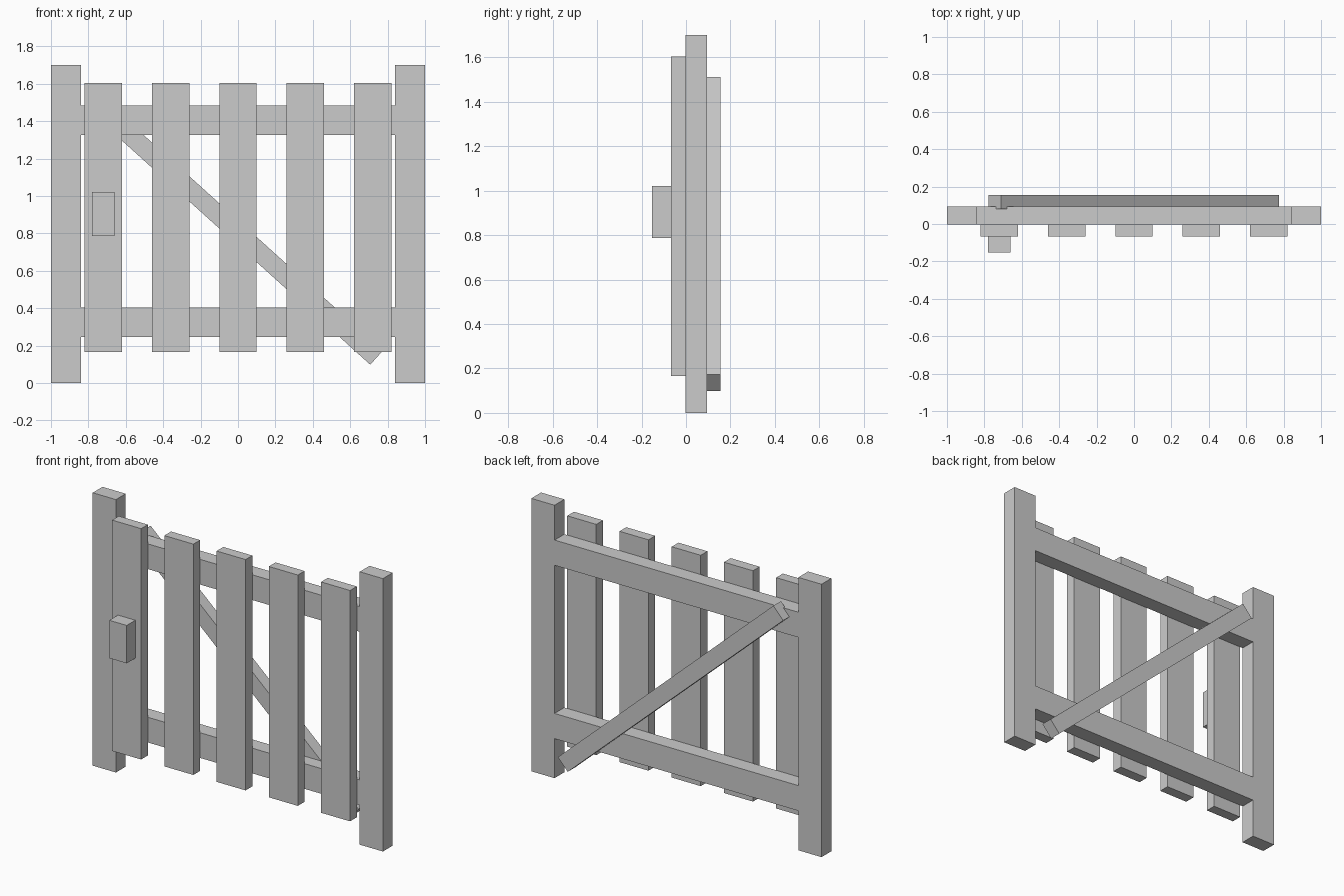
import bpy
import math

# Remove the default object
cube = bpy.data.objects.get("Cube")
if cube:
    bpy.data.objects.remove(cube, do_unlink=True)

# Single grey material
GREY = (0.6, 0.6, 0.6, 1.0)
grey = bpy.data.materials.new("plain grey")
grey.use_nodes = True
grey.diffuse_color = GREY
grey.node_tree.nodes["Principled BSDF"].inputs["Base Color"].default_value = GREY


def board(name, x, y, z, tilt=0.0):
    """Box spanning the (min, max) ranges, tilted about its own depth axis."""
    spans = (x, y, z)
    bpy.ops.mesh.primitive_cube_add(size=1, location=[(a + b) / 2 for a, b in spans])
    obj = bpy.context.object
    obj.name = name
    obj.scale = [b - a for a, b in spans]
    bpy.ops.object.transform_apply(location=False, rotation=False, scale=True)
    obj.rotation_euler.y = tilt
    obj.data.materials.append(grey)
    return obj


FRAME = (-0.002, 0.094)
PICKET = (-0.068, -0.002)

# Posts
board("right_post", (-1, -0.84), FRAME, (0, 1.7))
board("left_post", (0.84, 1), FRAME, (0, 1.7))

# Rails, flush with the posts
board("bottom_rail", (-0.84, 0.84), FRAME, (0.246, 0.403))
board("top_rail", (-0.84, 0.84), FRAME, (1.326, 1.483))

# Pickets on the front
for i in range(5):
    cx = (i - 2) * 0.36
    board(f"picket_{i + 1}", (cx - 0.1, cx + 0.1), PICKET, (0.165, 1.603))

# Diagonal brace on the back, let slightly into the rails
board("diagonal_brace", (-1.002, 0.998), (0.08, 0.155), (0.755, 0.855), math.radians(42.06))

# Latch block on the first picket
board("latch_block", (-0.78, -0.66), (-0.153, PICKET[0]), (0.786, 1.022))
